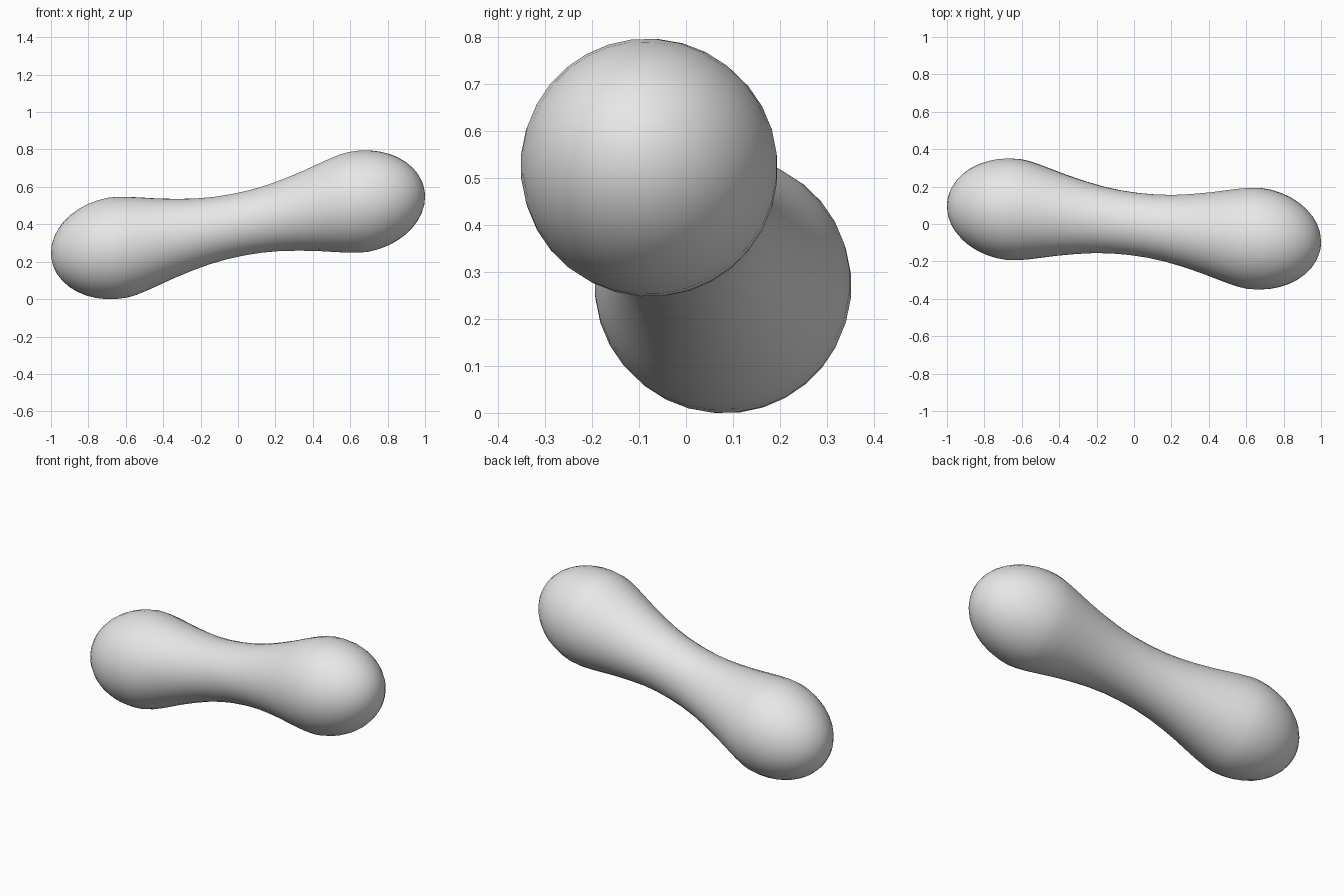
import bpy, bmesh, math
from mathutils import Vector

cube = bpy.data.objects.get("Cube")
if cube:
    bpy.data.objects.remove(cube, do_unlink=True)

# One plain grey material
grey = bpy.data.materials.new("light grey")
grey.use_nodes = True
grey.diffuse_color = (0.8, 0.8, 0.8, 1)
grey.node_tree.nodes["Principled BSDF"].inputs["Base Color"].default_value = (0.8, 0.8, 0.8, 1)

# Half profile: (distance along axis, radius), waist to widest point
half = [(0, 0.168), (0.1, 0.171), (0.2, 0.181), (0.3, 0.198), (0.4, 0.219),
        (0.48, 0.239), (0.55, 0.256), (0.61, 0.268), (0.66, 0.273)]

# Elliptical rounded end
END, CAP, RADIUS, STEPS = 0.66, 0.36, 0.273, 10
for i in range(1, STEPS + 1):
    a = math.pi / 2 * i / STEPS
    half.append((END + CAP * math.sin(a), RADIUS * math.cos(a) if i < STEPS else 0.0))

# Mirror the profile to the other end and spin it around the axis
profile = [(-t, r) for t, r in reversed(half[1:])] + half
bm = bmesh.new()
verts = [bm.verts.new((r, 0, t)) for t, r in profile]
edges = [bm.edges.new(pair) for pair in zip(verts, verts[1:])]
bmesh.ops.spin(bm, geom=verts + edges, cent=(0, 0, 0), axis=(0, 0, 1),
               angle=2 * math.pi, steps=32, use_merge=False)
bmesh.ops.remove_doubles(bm, verts=bm.verts, dist=1e-4)
bmesh.ops.recalc_face_normals(bm, faces=bm.faces)
for f in bm.faces:
    f.smooth = True

# Tilt the axis and lift it onto the ground
turn = Vector((0, 0, 1)).rotation_difference(Vector((1, -0.12, 0.19)))
bmesh.ops.transform(bm, matrix=turn.to_matrix().to_4x4(), verts=bm.verts)
low = min(v.co.z for v in bm.verts)
bmesh.ops.translate(bm, vec=(0, 0, -low), verts=bm.verts)

mesh = bpy.data.meshes.new("double_lobed_body")
bm.to_mesh(mesh)
bm.free()
mesh.materials.append(grey)
body = bpy.data.objects.new("double_lobed_body", mesh)
bpy.context.collection.objects.link(body)
